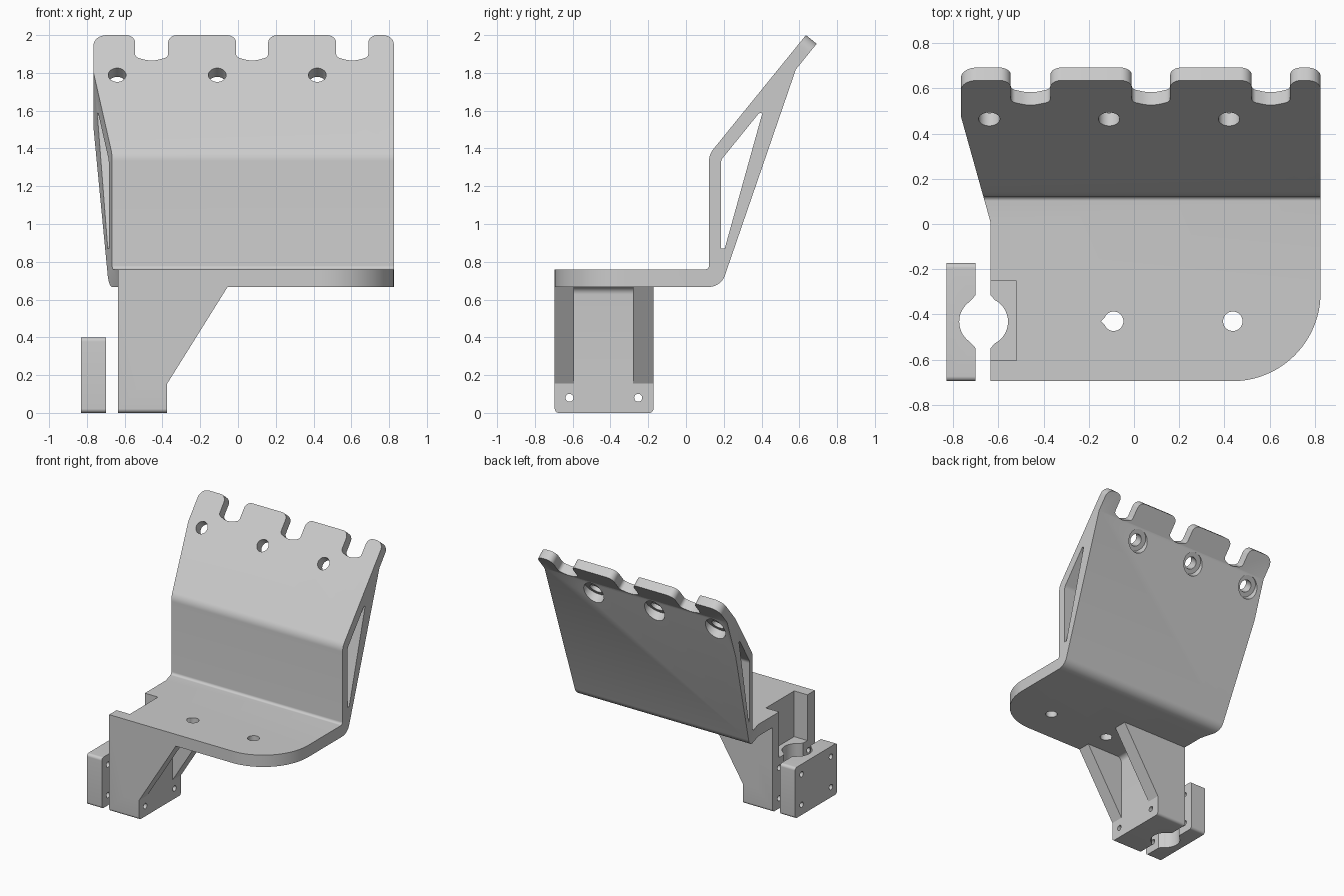
import bpy, bmesh, math
from mathutils import Vector

cube = bpy.data.objects.get("Cube")
if cube:
    bpy.data.objects.remove(cube, do_unlink=True)

mat = bpy.data.materials.new("light_grey")
mat.use_nodes = True
GREY = (0.6, 0.6, 0.6, 1)
mat.diffuse_color = GREY
mat.node_tree.nodes["Principled BSDF"].inputs["Base Color"].default_value = GREY

# Slanted panel: top front edge, upward direction and inward normal
TIP = Vector((0, 0.635, 2.0))
UP = Vector((0, 0.63, 0.777)).normalized()
INTO = Vector((0, UP.z, -UP.y))

# Frames map (u, v, depth) to space
ALONG_X = lambda u, v, w: Vector((w, u, v))
ALONG_Y = lambda u, v, w: Vector((u, w, v))
ALONG_Z = lambda u, v, w: Vector((u, v, w))
SLANTED = lambda u, v, w: TIP + Vector((u, 0, 0)) + UP * v + INTO * w


def rounded(points, steps=8):
    """Outline from (u, v) or (u, v, radius) corners."""
    out = []
    for i, p in enumerate(points):
        c = Vector(p[:2])
        r = p[2] if len(p) > 2 else 0
        if not r:
            out.append(c)
            continue
        a = (Vector(points[i - 1][:2]) - c).normalized()
        b = (Vector(points[(i + 1) % len(points)][:2]) - c).normalized()
        half = a.angle(b) / 2
        centre = c + (a + b).normalized() * (r / math.sin(half))
        start = c + a * (r / math.tan(half)) - centre
        end = c + b * (r / math.tan(half)) - centre
        t0 = math.atan2(start.y, start.x)
        turn = (math.atan2(end.y, end.x) - t0 + math.pi) % math.tau - math.pi
        for k in range(steps + 1):
            t = t0 + turn * k / steps
            out.append(centre + Vector((math.cos(t), math.sin(t))) * r)
    return out


def circle(u, v, r, n=40):
    return [(u + r * math.cos(math.tau * k / n), v + r * math.sin(math.tau * k / n))
            for k in range(n)]


def prism(name, outline, frame, d0, d1):
    bm = bmesh.new()
    low = [bm.verts.new(frame(p[0], p[1], d0)) for p in outline]
    high = [bm.verts.new(frame(p[0], p[1], d1)) for p in outline]
    bm.faces.new(low[::-1])
    bm.faces.new(high)
    n = len(low)
    for i in range(n):
        j = (i + 1) % n
        bm.faces.new((low[i], low[j], high[j], high[i]))
    if bm.calc_volume(signed=True) < 0:
        bmesh.ops.reverse_faces(bm, faces=bm.faces)
    mesh = bpy.data.meshes.new(name)
    bm.to_mesh(mesh)
    bm.free()
    mesh.materials.append(mat)
    ob = bpy.data.objects.new(name, mesh)
    bpy.context.collection.objects.link(ob)
    return ob


def combine(ob, other, operation="DIFFERENCE"):
    mod = ob.modifiers.new("combine", "BOOLEAN")
    mod.operation, mod.solver, mod.object = operation, "EXACT", other
    bpy.context.view_layer.objects.active = ob
    bpy.ops.object.modifier_apply(modifier=mod.name)
    bpy.data.objects.remove(other, do_unlink=True)


def cut(ob, outline, frame, d0, d1):
    combine(ob, prism("cutter", outline, frame, d0, d1))


def keep(ob, outline, frame, d0, d1):
    combine(ob, prism("limit", outline, frame, d0, d1), "INTERSECT")


def box(u0, u1, v0, v1, r=0):
    return rounded([(u0, v0, r), (u1, v0, r), (u1, v1, r), (u0, v1, r)])


# Bracket: shelf and leaning back panel from one side profile
back_tip = TIP + INTO * 0.073
back_step = back_tip - UP * 0.175
bracket = prism("bracket", rounded([
    (-0.8, 0.667), (0.185, 0.667, 0.09), (back_step.y, back_step.z),
    (back_tip.y, back_tip.z), (TIP.y, TIP.z), (0.122, 1.368, 0.1),
    (0.122, 0.76, 0.02), (-0.8, 0.76)]), ALONG_X, -0.9, 0.9)

# Plan shape: flared right side and big rounded front corner
keep(bracket, rounded([(-0.635, -0.695), (0.825, -0.695, 0.39), (0.825, 1),
                       (-0.765, 1), (-0.765, 0.475), (-0.635, 0.01)], 24),
     ALONG_Z, -1, 3)

# Top edge: cut away everything above the rounded tabs and bowed notches
skyline = [(-1, 0.5), (-1, -0.08), (-0.765, -0.08), (-0.765, 0, 0.07)]
for x0, x1 in ((-0.545, -0.37), (-0.01, 0.16), (0.52, 0.69)):
    skyline += [(x0, 0, 0.05), (x0, -0.15, 0.03), ((x0 + x1) / 2, -0.18, 0.12),
                (x1, -0.15, 0.03), (x1, 0, 0.05)]
skyline += [(0.825, 0, 0.06), (0.825, -0.08), (1, -0.08), (1, 0.5)]
cut(bracket, rounded(skyline), SLANTED, -0.1, 0.2)

# Triangular hollow through the panel
cut(bracket, rounded([(0.185, 0.87), (0.205, 0.87), (0.405, 1.59, 0.006),
                      (0.385, 1.585), (0.185, 1.338, 0.05)]), ALONG_X, -2, 2)

# Counterbored panel holes
for x in (-0.64, -0.11, 0.42):
    cut(bracket, circle(x, -0.272, 0.047), SLANTED, -0.1, 0.3)
    cut(bracket, circle(x, -0.272, 0.085), SLANTED, 0.074, 0.4)

# Clamp mount: block and two gussets under the shelf
Y0, Y1 = -0.695, -0.172
mount = prism("mount", rounded([
    (-0.635, 0), (-0.375, 0), (-0.375, 0.667, 0.04), (-0.3, 0.667),
    (-0.3, 0.7), (-0.635, 0.7)]), ALONG_Y, Y0, Y1)
for a, b in ((Y0, -0.592), (-0.28, Y1)):
    gusset = prism("gusset", [(-0.5, 0.155), (-0.375, 0.155), (-0.055, 0.667),
                              (-0.055, 0.7), (-0.5, 0.7)], ALONG_Y, a, b)
    combine(mount, gusset, "UNION")
keep(mount, rounded([(Y0, 0, 0.022), (Y1, 0, 0.022), (Y1, 1), (Y0, 1)]),
     ALONG_X, -2, 2)
combine(bracket, mount, "UNION")

# Pocket above the clamp, and the shelf holes
cut(bracket, box(-0.9, -0.52, -0.603, -0.252), ALONG_Z, 0.4, 1)
cut(bracket, circle(-0.09, -0.43, 0.043), ALONG_Z, 0.5, 1)
cut(bracket, [(-0.145, -0.43), (-0.115, -0.462), (-0.115, -0.398)], ALONG_Z, 0.5, 1)
cut(bracket, circle(0.437, -0.43, 0.043), ALONG_Z, 0.5, 1)

# Separate clamp jaw
jaw = prism("clamp_jaw", box(Y0, Y1, 0, 0.4, 0.022), ALONG_X, -0.83, -0.70)

# Pole bore with eased mouth, and bolt holes through both halves
for ob in (bracket, jaw):
    cut(ob, circle(-0.665, -0.432, 0.108), ALONG_Z, -1, 1)
    cut(ob, [(-0.6675 + sx * w, -0.432 + sy * h) for sx, sy, w, h in (
        (1, 1, 0.06, 0.088), (1, 1, 0.03, 0.12), (-1, 1, 0.03, 0.12), (-1, 1, 0.06, 0.088),
        (-1, -1, 0.06, 0.088), (-1, -1, 0.03, 0.12), (1, -1, 0.03, 0.12),
        (1, -1, 0.06, 0.088))], ALONG_Z, -1, 1)
    for y in (-0.617, -0.253):
        cut(ob, circle(y, 0.08, 0.021, 20), ALONG_X, -1, 0)
        cut(ob, circle(y, 0.32, 0.021, 20), ALONG_X, -1, -0.45)

# Smooth curved surfaces, keeping sharp edges
for ob in (bracket, jaw):
    bpy.ops.object.select_all(action="DESELECT")
    ob.select_set(True)
    bpy.context.view_layer.objects.active = ob
    bpy.ops.object.shade_smooth_by_angle(angle=math.radians(30))
